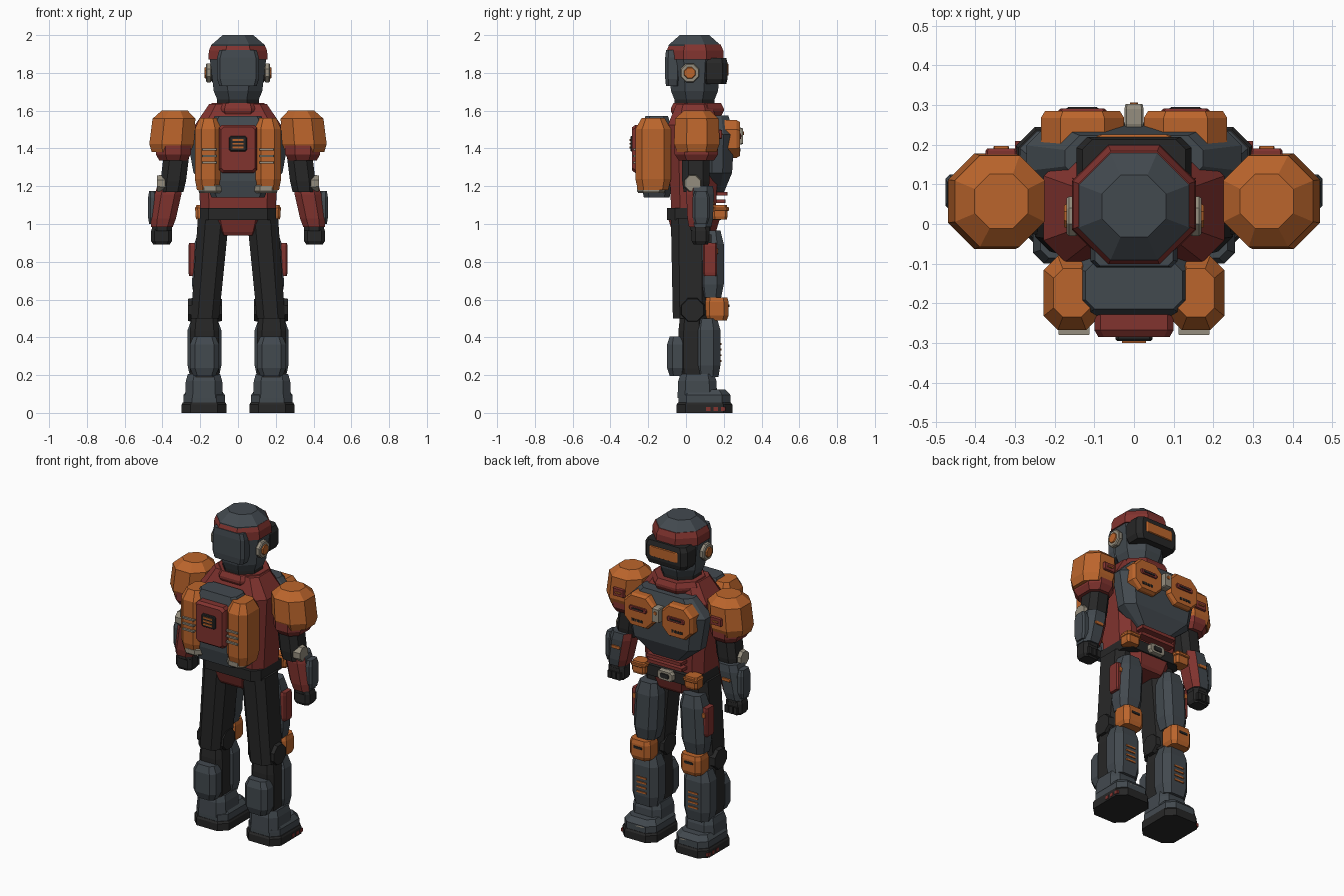
import bpy, bmesh

if "Cube" in bpy.data.objects:
    bpy.data.objects.remove(bpy.data.objects["Cube"])

SIDEWAYS, FORWARD, UPWARD = range(3)


def material(name, *rgb):
    colour = (*rgb, 1)
    made = bpy.data.materials.new(name)
    made.use_nodes = True
    made.diffuse_color = colour
    made.node_tree.nodes["Principled BSDF"].inputs["Base Color"].default_value = colour
    return made


SLATE = material("slate armour", .055, .067, .078)
BLACK = material("black rubber", .02, .02, .02)
RED = material("dark red", .22, .033, .028)
ORANGE = material("burnt orange", .5, .13, .025)
METAL = material("warm metal", .3, .27, .21)


def corners(width, height, cut):
    """Outline of a rectangle with its corners cut off."""
    w, h = width / 2, height / 2
    c = cut * min(width, height)
    return [(c - w, -h), (w - c, -h), (w, c - h), (w, h - c), (w - c, h), (c - w, h), (-w, h - c), (-w, c - h)]


def block(name, mat, x, y, z, axis=UPWARD, cut=.25, cap=.2, low=.9, high=.9, base=1, top=1, slide=0,
          back_mat=None):
    """Eight-sided block filling the x, y and z ranges along an axis.

    A single x gives one centred part; a range gives a mirrored pair.
    The ends shrink to low and high over the cap fraction, base and top
    taper the whole length, and slide leans it sideways.
    """
    pair = isinstance(x, tuple)
    spans = [x if pair else (-x, x), y, z]
    centre = [(a + b) / 2 for a, b in spans]
    size = [b - a for a, b in spans]
    u, v = [i for i in range(3) if i != axis]
    for side in (1, -1) if pair else (1,):
        bm = bmesh.new()
        loops = []
        for t, end in ((0, low), (cap, 1), (1 - cap, 1), (1, high)):
            scale = end * (base + (top - base) * t)
            loop = []
            for a, b in corners(size[u], size[v], cut):
                point = list(centre)
                point[u] += a * scale
                point[v] += b * scale
                point[axis] += size[axis] * (t - .5)
                point[0] = side * (point[0] + slide * (t - .5))
                loop.append(bm.verts.new(point))
            loops.append(loop)
        for lower, upper in zip(loops, loops[1:]):
            for i in range(len(lower)):
                bm.faces.new((lower[i - 1], lower[i], upper[i], upper[i - 1]))
        bm.faces.new(loops[0])
        bm.faces.new(loops[-1])
        bmesh.ops.recalc_face_normals(bm, faces=bm.faces)
        if back_mat:
            # Rear and inner faces take the second colour
            for face in bm.faces:
                face.material_index = int(face.normal.y < -.3 or face.normal.x * side < -.6)
        label = ("left_" if side > 0 else "right_") + name if pair else name
        mesh = bpy.data.meshes.new(label)
        bm.to_mesh(mesh)
        bm.free()
        for used in filter(None, (mat, back_mat)):
            mesh.materials.append(used)
        bpy.context.collection.objects.link(bpy.data.objects.new(label, mesh))


def row(name, mat, x, y, z, count, across=0, forward=0, up=0):
    """Repeated small slats at an even spacing."""
    for i in range(count):
        moved_x = tuple(a + i * across for a in x) if isinstance(x, tuple) else x
        block(f"{name}_{i + 1}", mat, moved_x, [a + i * forward for a in y], [a + i * up for a in z],
              cut=.05, low=1, high=1)


# Head
block("face_shell", SLATE, .15, (-.1, .19), (1.66, 1.88), cut=.3, base=.82, high=1)
block("crown", SLATE, .15, (-.1, .19), (1.87, 2), cut=.3, cap=.4, low=1, high=.6, top=.9)
block("helmet_band", RED, .157, (-.105, .2), (1.87, 1.95), cut=.3, cap=.4, low=1, high=.92, top=.97)
block("helmet_back", SLATE, .11, (-.11, -.03), (1.73, 1.92), cut=.2)
block("visor_frame", BLACK, .145, (.08, .22), (1.74, 1.88), cut=.2)
block("visor_window", ORANGE, .095, (.2, .226), (1.785, 1.85), FORWARD, cut=.1)
block("ear_cover", METAL, (.14, .17), (-.03, .07), (1.75, 1.85), SIDEWAYS, cut=.3)
block("ear_light", ORANGE, (.15, .177), (-.01, .05), (1.77, 1.83), SIDEWAYS, cut=.3)
block("neck", BLACK, .11, (-.06, .15), (1.58, 1.67), cut=.3, high=1)

# Torso
block("torso", RED, .235, (-.1, .18), (1.08, 1.635), cut=.2, low=1, high=.65, base=.85)
block("collar", RED, .155, (-.08, .2), (1.57, 1.64), cut=.3, cap=.4)
block("chest", SLATE, .29, (.07, .262), (1.17, 1.575), cut=.32, cap=.25, low=.5, high=.6, base=.75)
block("chest_plate", ORANGE, (.025, .235), (.2, .285), (1.35, 1.55), FORWARD, cut=.25, low=1)
block("chest_slot", RED, (.07, .19), (.27, .292), (1.45, 1.48), FORWARD)
block("chest_slot_shadow", BLACK, (.09, .17), (.28, .295), (1.46, 1.47), FORWARD)
row("chest_vent", BLACK, (.1, .115), (.27, .288), (1.385, 1.4), 4, across=.02)
block("chest_clasp", METAL, .024, (.24, .303), (1.42, 1.51), FORWARD, cut=.1)
block("clasp_light", ORANGE, .01, (.3, .307), (1.47, 1.49), FORWARD)
row("belly_rib", RED, .12, (.15, .21), (1.11, 1.13), 2, forward=.01, up=.04)

# Belt and hips
block("belt", BLACK, .2, (-.1, .185), (1.02, 1.085), cut=.15, low=1, high=1)
block("hips", RED, .15, (-.095, .18), (.94, 1.03), cut=.2, low=.95, high=1, base=.8)
block("buckle", METAL, .055, (.17, .21), (1.025, 1.085), FORWARD)
block("buckle_centre", BLACK, .03, (.2, .215), (1.04, 1.07), FORWARD)
block("belt_pouch", ORANGE, (.135, .225), (.14, .22), (1.025, 1.1), cut=.15)
block("pouch_flap", ORANGE, (.13, .228), (.14, .228), (1.07, 1.09), cut=.15)

# Backpack
block("pack_core", SLATE, .175, (-.24, -.07), (1.14, 1.572), cut=.2, low=.8, high=.7)
block("pack_tank", ORANGE, (.085, .228), (-.268, -.08), (1.18, 1.56), cap=.15, low=.85, high=.65)
block("pack_nozzle", METAL, (.085, .21), (-.26, -.11), (1.165, 1.21))
row("tank_slat", METAL, (.112, .19), (-.28, -.25), (1.32, 1.33), 3, up=.035)
block("pack_panel", RED, .1, (-.285, -.2), (1.27, 1.525), FORWARD, cut=.08)
block("pack_vent", BLACK, .047, (-.295, -.27), (1.385, 1.465), FORWARD, cut=.1)
row("vent_slit", ORANGE, .03, (-.3, -.29), (1.4, 1.41), 3, up=.02)

# Arms
block("shoulder", ORANGE, (.225, .465), (-.065, .18), (1.38, 1.602), cut=.28, low=.85, high=.6, top=.93,
      slide=-.02)
block("shoulder_trim", RED, (.25, .435), (-.06, .17), (1.335, 1.42), cut=.28, cap=.4, low=.8, high=1)
block("shoulder_badge", RED, (.295, .375), (.16, .19), (1.45, 1.5), FORWARD, cut=.1)
block("shoulder_slit", ORANGE, (.315, .355), (.18, .197), (1.47, 1.48), FORWARD)
block("upper_arm", BLACK, (.265, .4), (-.02, .125), (1.17, 1.45), slide=-.035)
block("elbow", METAL, (.33, .43), (-.01, .08), (1.17, 1.26), SIDEWAYS, cut=.3)
block("forearm", SLATE, (.31, .455), (0, .15), (.985, 1.2), base=.88, slide=-.04, back_mat=RED)
block("forearm_guard", SLATE, (.43, .476), (.035, .125), (1, 1.175), low=.75, high=.75)
block("forearm_light", ORANGE, (.35, .41), (.13, .152), (1.1, 1.12), FORWARD)
block("wrist", BLACK, (.35, .455), (.025, .125), (.96, 1))
block("hand", BLACK, (.35, .46), (.03, .125), (.892, .98), cut=.2, low=.8)
row("finger", BLACK, (.36, .385), (.1, .135), (.9, .945), 3, across=.03)

# Legs
block("thigh", BLACK, (.07, .235), (-.08, .13), (.5, 1.03), low=1, high=1, base=.9, slide=-.045)
block("thigh_armour", SLATE, (.08, .238), (.06, .2), (.61, .965), low=.8, high=.75, slide=-.02)
block("thigh_pack", RED, (.21, .262), (.09, .165), (.725, .9), cut=.15, cap=.1)
block("thigh_pack_light", ORANGE, (.225, .25), (.15, .17), (.84, .87), FORWARD)
block("knee_joint", BLACK, (.085, .265), (-.03, .1), (.48, .61), SIDEWAYS, cut=.3)
block("knee_pad", ORANGE, (.105, .245), (.1, .225), (.49, .612), cut=.2, low=.85)
block("knee_slot", BLACK, (.145, .205), (.21, .229), (.56, .575), FORWARD)
block("lower_leg", BLACK, (.1, .255), (-.04, .1), (.17, .5), cut=.2)
block("shin_armour", SLATE, (.088, .267), (.04, .182), (.19, .5), low=.85, high=.75)
block("calf_armour", SLATE, (.1, .255), (-.1, .01), (.195, .405), low=.75, high=.75)
row("shin_stripe", ORANGE, (.145, .21), (.17, .187), (.27, .28), 4, up=.03)

# Boots
block("sole", BLACK, (.06, .298), (-.05, .245), (0, .055), cut=.2, low=1, high=.95)
block("boot_toe", SLATE, (.07, .288), (-.04, .235), (.05, .125), cut=.2, cap=.4, low=1, high=.8)
block("boot_ankle", SLATE, (.08, .28), (-.045, .165), (.08, .205), cut=.2, cap=.3, low=1, top=.95)
block("toe_strip", METAL, (.12, .24), (.2, .235), (.07, .095), cut=.15)
row("sole_mark", RED, (.27, .3), (.105, .13), (.01, .03), 3, forward=.04)
